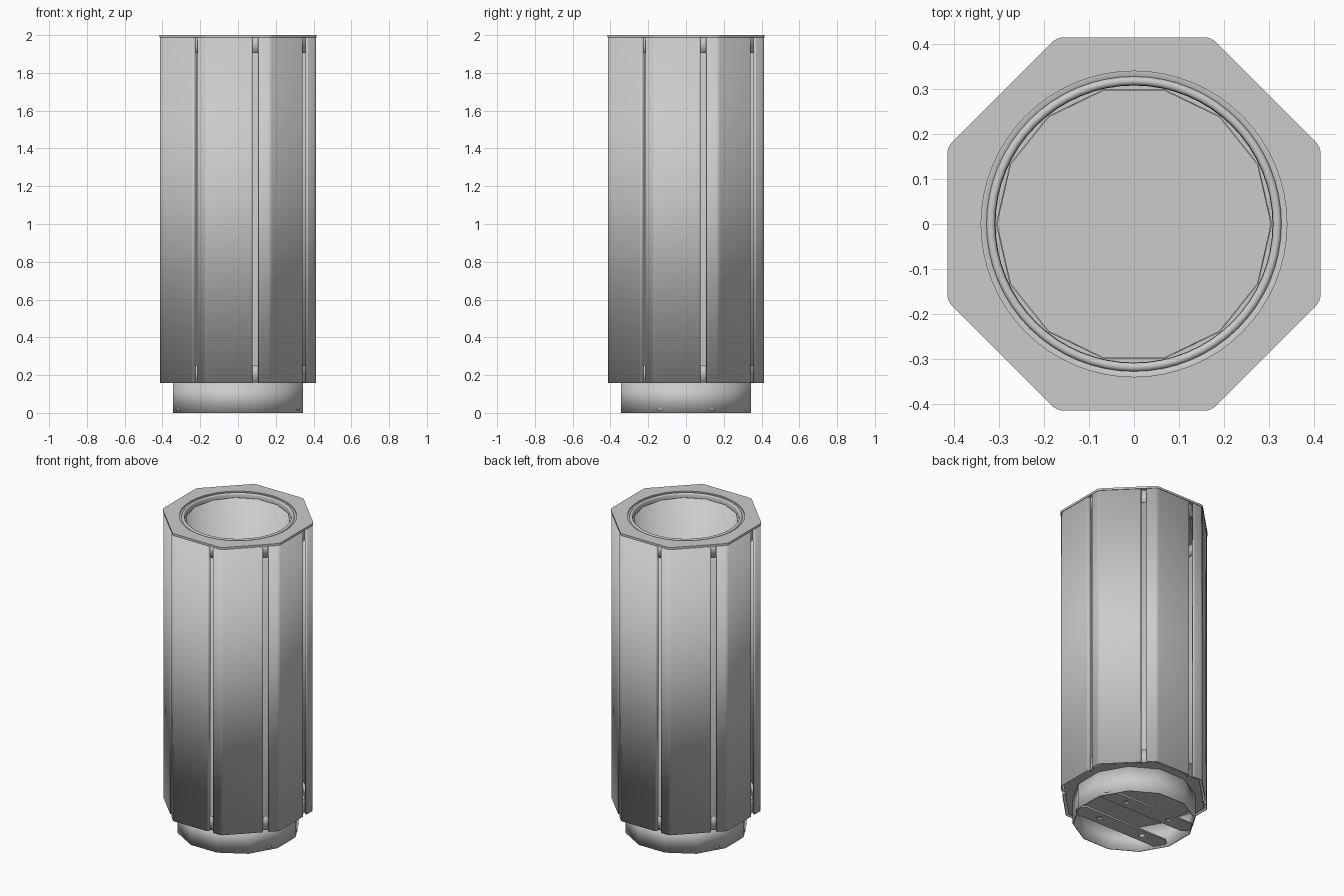
import bpy, bmesh, math
from mathutils import Vector, Matrix

if "Cube" in bpy.data.objects:
    bpy.data.objects.remove(bpy.data.objects["Cube"])


def ngon(n, r, offset=0.0):
    return [Vector((r * math.cos(2 * math.pi * i / n + offset),
                    r * math.sin(2 * math.pi * i / n + offset))) for i in range(n)]


def octagon(apothem):
    return ngon(8, apothem / math.cos(math.pi / 8), math.pi / 8)


def fillet(pts, r, closed=False, steps=4):
    """Round the corners of a 2D polyline."""
    out, n = [], len(pts)
    for i, p in enumerate(pts):
        if not closed and i in (0, n - 1):
            out.append(p)
            continue
        a, b = pts[i - 1] - p, pts[(i + 1) % n] - p
        half = a.angle(b) / 2
        d = min(r / math.tan(half), 0.45 * a.length, 0.45 * b.length)
        s, e = p + a.normalized() * d, p + b.normalized() * d
        for k in range(steps + 1):
            t = k / steps
            out.append(s * (1 - t) ** 2 + p * 2 * t * (1 - t) + e * t ** 2)
    return out


def smooth(ob, angle=35):
    bpy.ops.object.select_all(action='DESELECT')
    ob.select_set(True)
    bpy.context.view_layer.objects.active = ob
    bpy.ops.object.shade_smooth_by_angle(angle=math.radians(angle))


def plate(name, loops, z0, z1):
    """Flat plate with holes, from filled 2D outlines."""
    cu = bpy.data.curves.new(name, 'CURVE')
    cu.dimensions, cu.fill_mode = '2D', 'BOTH'
    cu.extrude = (z1 - z0) / 2
    for loop in loops:
        sp = cu.splines.new('POLY')
        sp.points.add(len(loop) - 1)
        for q, p in zip(sp.points, loop):
            q.co = (p.x, p.y, 0, 1)
        sp.use_cyclic_u = True
    ob = bpy.data.objects.new(name, cu)
    bpy.context.collection.objects.link(ob)
    ob.location.z = (z0 + z1) / 2
    bpy.ops.object.select_all(action='DESELECT')
    ob.select_set(True)
    bpy.context.view_layer.objects.active = ob
    bpy.ops.object.convert(target='MESH')
    return bpy.context.view_layer.objects.active


def sheet(name, path, z0, z1, thick, closed=False, floor=False):
    """Thin wall: a 2D path raised from z0 to z1, thickened inwards."""
    bm = bmesh.new()
    lo = [bm.verts.new((p.x, p.y, z0)) for p in path]
    hi = [bm.verts.new((p.x, p.y, z1)) for p in path]
    n = len(path)
    for i in range(n if closed else n - 1):
        j = (i + 1) % n
        bm.faces.new((lo[i], lo[j], hi[j], hi[i]))
    if floor:
        bm.faces.new(lo[::-1])
    me = bpy.data.meshes.new(name)
    bm.to_mesh(me)
    bm.free()
    ob = bpy.data.objects.new(name, me)
    bpy.context.collection.objects.link(ob)
    smooth(ob)
    mod = ob.modifiers.new("Thickness", 'SOLIDIFY')
    mod.thickness, mod.offset = thick, -1
    return ob


def lathe(name, profile, n):
    bm = bmesh.new()
    rings = [[bm.verts.new((p.x, p.y, z)) for p in ngon(n, r)] for r, z in profile]
    for a, b in zip(rings, rings[1:]):
        for i in range(n):
            j = (i + 1) % n
            bm.faces.new((a[i], a[j], b[j], b[i]))
    me = bpy.data.meshes.new(name)
    bm.to_mesh(me)
    bm.free()
    ob = bpy.data.objects.new(name, me)
    bpy.context.collection.objects.link(ob)
    smooth(ob, 50)
    return ob


# Octagonal lid plate with a round opening
plate("lid_plate", [fillet(octagon(0.415), 0.04, True), ngon(64, 0.34)], 1.987, 2.0)

# Rounded ring around the opening
bead = [(0.3185 + 0.0095 * math.cos(math.pi * k / 8),
         1.991 + 0.009 * math.sin(math.pi * k / 8)) for k in range(9)]
lathe("opening_ring", [(0.341, 1.988), (0.341, 1.992), (0.329, 1.992)] + bead
      + [(0.308, 1.965)], 64)

# Fourteen-sided inner bucket
sheet("liner", ngon(14, 0.307), 0.172, 1.975, 0.003, True, True)

# Bottom plate and the octagonal bands that carry the panels
plate("bottom_plate", [octagon(0.393)], 0.162, 0.17)
sheet("lower_band", octagon(0.395), 0.162, 0.25, 0.005, True)
sheet("upper_band", octagon(0.395), 1.905, 1.987, 0.005, True)

# Eight bent cladding panels, each wrapping one corner
A = 0.412
H = A * math.tan(math.pi / 8)
START, END, FLANGE = 0.107, 0.077, 0.026
corner = Vector((-H, -A))
back = Vector((-math.cos(math.pi / 4), math.sin(math.pi / 4)))
inward = Vector((math.sin(math.pi / 4), math.cos(math.pi / 4)))
edge = corner + back * (H - START)
profile = fillet([edge + inward * 0.014, edge, corner,
                  Vector((END, -A)), Vector((END, -A + FLANGE))], 0.03)
for k in range(8):
    rot = Matrix.Rotation(k * math.pi / 4, 2)
    sheet(f"panel_{k + 1}", [rot @ p for p in profile], 0.157, 1.987, 0.004)

# Twelve-sided hollow foot
sheet("foot_ring", ngon(12, 0.357, math.pi / 12), 0, 0.163, 0.006, True)

# Two fixing bars with bolt holes
for side in (-1, 1):
    outline = [Vector((x, side * y)) for x, y in
               ((-0.3, 0.07), (0.3, 0.07), (0.326, 0.095), (0.326, 0.135), (0.295, 0.17),
                (-0.295, 0.17), (-0.326, 0.135), (-0.326, 0.095))]
    holes = [[p + Vector((x, side * 0.12)) for p in ngon(12, 0.018)] for x in (-0.16, 0.16)]
    plate("fixing_bar_" + ("front" if side < 0 else "back"), [outline] + holes, 0.014, 0.024)
